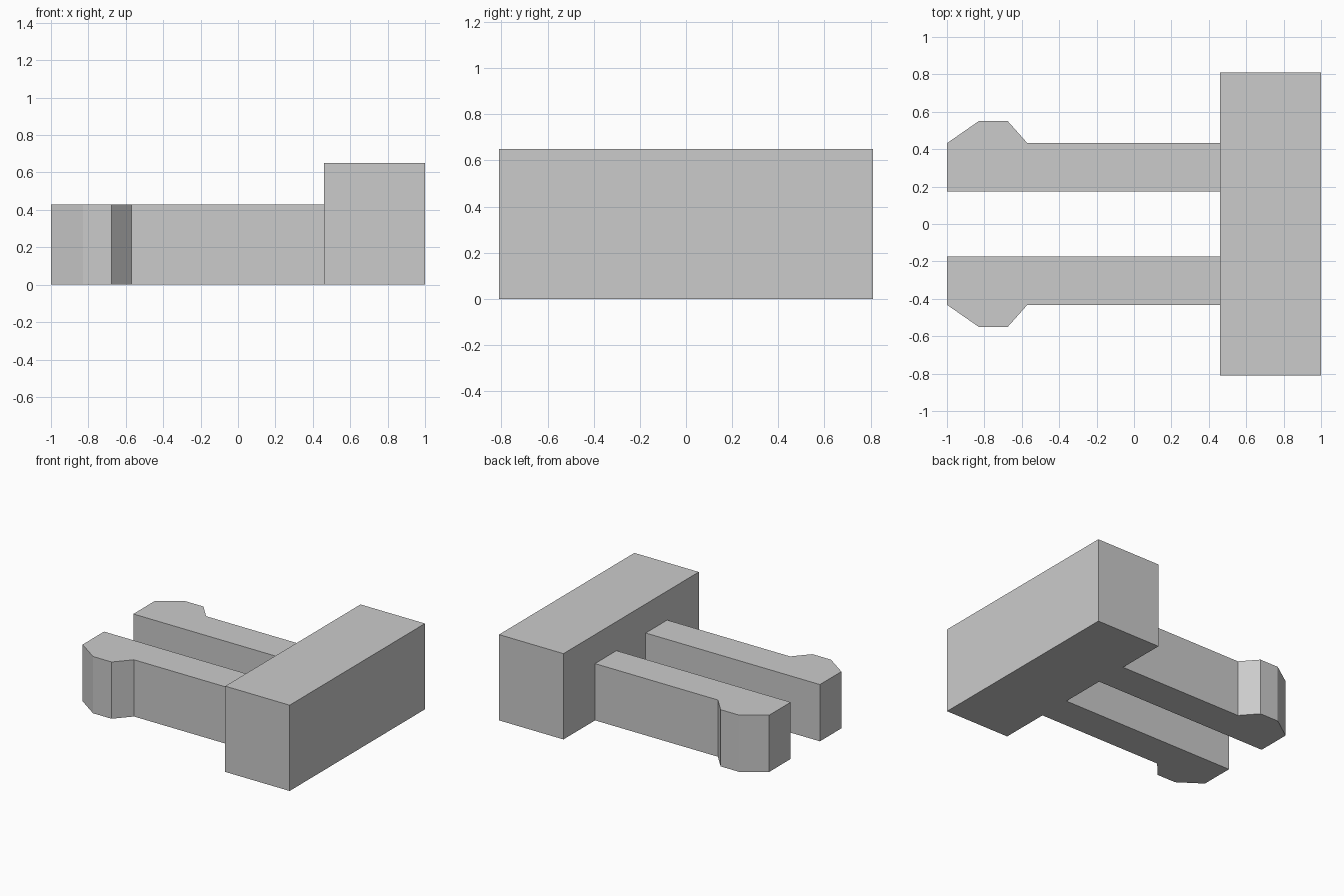
import bpy
import bmesh

cube = bpy.data.objects.get("Cube")
if cube:
    bpy.data.objects.remove(cube, do_unlink=True)

# Single plain grey material
grey = bpy.data.materials.new("plain grey")
grey.use_nodes = True
colour = (0.6, 0.6, 0.6, 1)
grey.diffuse_color = colour
grey.node_tree.nodes["Principled BSDF"].inputs["Base Color"].default_value = colour


def extrude_profile(name, outline, height):
    """Raise a flat plan outline from the ground to the given height."""
    bm = bmesh.new()
    base = bm.faces.new([bm.verts.new((x, y, 0)) for x, y in outline])
    raised = bmesh.ops.extrude_face_region(bm, geom=[base], use_keep_orig=True)
    tops = [v for v in raised["geom"] if isinstance(v, bmesh.types.BMVert)]
    bmesh.ops.translate(bm, verts=tops, vec=(0, 0, height))
    bmesh.ops.recalc_face_normals(bm, faces=bm.faces)
    mesh = bpy.data.meshes.new(name)
    bm.to_mesh(mesh)
    bm.free()
    mesh.materials.append(grey)
    obj = bpy.data.objects.new(name, mesh)
    bpy.context.collection.objects.link(obj)
    return obj


# Head block
extrude_profile("head_block", [(0.46, -0.81), (1, -0.81), (1, 0.81), (0.46, 0.81)], 0.65)

# Pair of clip arms, each with an outward barb at the free end
arm = [(-1, 0.175), (0.46, 0.175), (0.46, 0.432), (-0.57, 0.432),
       (-0.675, 0.55), (-0.83, 0.55), (-1, 0.432)]
for name, side in (("back_clip_arm", 1), ("front_clip_arm", -1)):
    extrude_profile(name, [(x, y * side) for x, y in arm], 0.43)
